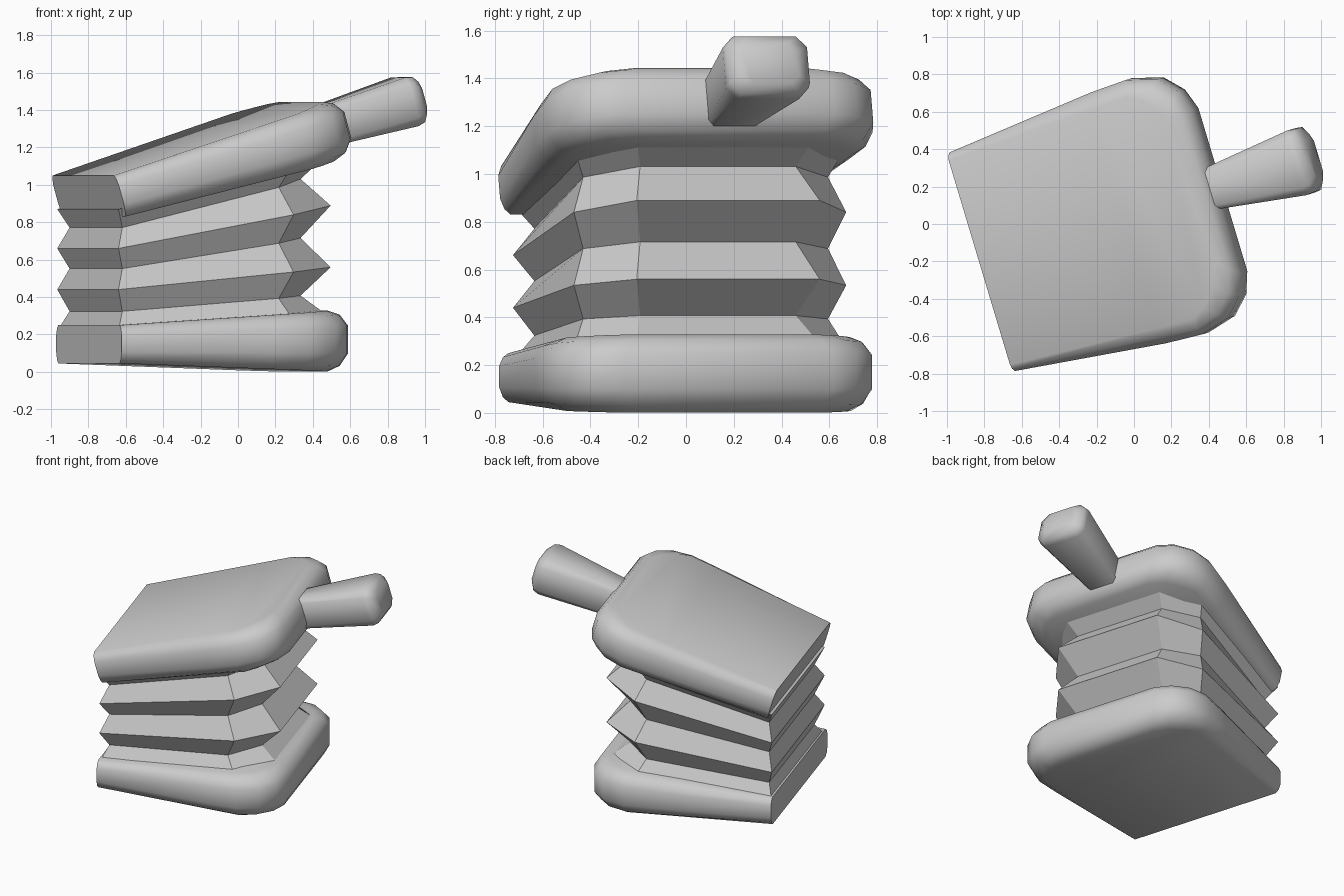
import bpy
import bmesh
import math

if "Cube" in bpy.data.objects:
    bpy.data.objects.remove(bpy.data.objects["Cube"], do_unlink=True)

# One plain grey for everything
GREY = (0.6, 0.6, 0.6, 1.0)
grey = bpy.data.materials.new("plain_grey")
grey.diffuse_color = GREY
grey.use_nodes = True
grey.node_tree.nodes["Principled BSDF"].inputs["Base Color"].default_value = GREY

TURN = math.radians(16.7)
HINGE, FAR = -0.82, 0.42


def along(u, at_hinge, at_far):
    """Height that changes evenly from the hinge to the far end."""
    return at_hinge + (at_far - at_hinge) * (u - HINGE) / (FAR - HINGE)


def loft(name, rings, smooth_angle):
    """Skin a list of equal closed rings and cap both ends."""
    bm = bmesh.new()
    loops = [[bm.verts.new(p) for p in ring] for ring in rings]
    for a, b in zip(loops, loops[1:]):
        for i in range(len(a)):
            j = (i + 1) % len(a)
            bm.faces.new((a[i], a[j], b[j], b[i]))
    bm.faces.new(loops[0][::-1])
    bm.faces.new(loops[-1])
    bmesh.ops.recalc_face_normals(bm, faces=bm.faces)
    mesh = bpy.data.meshes.new(name)
    bm.to_mesh(mesh)
    bm.free()
    mesh.materials.append(grey)
    obj = bpy.data.objects.new(name, mesh)
    bpy.context.collection.objects.link(obj)
    obj.rotation_euler.z = TURN
    if smooth_angle:
        bpy.ops.object.select_all(action='DESELECT')
        bpy.context.view_layer.objects.active = obj
        obj.select_set(True)
        bpy.ops.object.shade_smooth_by_angle(angle=math.radians(smooth_angle))
    return obj


def mirrored(half, centre):
    """Full outline from (u, half width) points running hinge to far end."""
    return ([(u, centre - w) for u, w in half]
            + [(u, centre + w) for u, w in reversed(half)])


# Boards: wedge shaped, rounded at the far end, square at the hinge
BOARD = [(HINGE, 0.61), (0.0, 0.70), (0.2, 0.71),
         (0.36, 0.665), (0.45, 0.57), (0.49, 0.455)]
EDGE = [(0, 1), (0.1, 0.4), (0.3, 0), (0.74, 0), (0.92, 0.4), (1, 1)]


def board(name, low, high, tilt):
    rings = []
    for h, inset in EDGE:
        half = []
        for u, w in BOARD:
            du = 0.09 * inset if u > 0.3 else 0.0
            dw = (0.04 if u == HINGE else 0.09) * inset
            half.append((u - du, w - dw))
        ring = []
        for u, v in mirrored(half, 0.04):
            bottom, top = along(u, *low), along(u, *high)
            ring.append((u - tilt * (h - 0.5) * (top - bottom), v,
                         bottom + h * (top - bottom)))
        rings.append(ring)
    return loft(name, rings, 50)


board("bottom_board", (0.045, 0.0), (0.25, 0.33), 0.0)
board("top_board", (0.83, 1.14), (1.05, 1.45), 0.285)

# Folded bellows: alternating wide and narrow rings
WIDE = [(-0.82, 0.57), (0.15, 0.595), (0.415, 0.40)]
NARROW = [(-0.775, 0.49), (0.085, 0.535), (0.265, 0.34)]
FOLDS = [(WIDE, 0.22, 0.29), (NARROW, 0.32, 0.42), (WIDE, 0.44, 0.56),
         (NARROW, 0.545, 0.74), (WIDE, 0.66, 0.89), (NARROW, 0.76, 1.07),
         (WIDE, 0.87, 1.18)]
loft("bellows", [[(u, v, along(u, a, b)) for u, v in mirrored(half, 0.06)]
                 for half, a, b in FOLDS], 0)

# Handle: flared bar with cut corners, tilted with the top board
SECTIONS = [(0.36, 0.10, 0.10, 0.02), (0.95, 0.18, 0.13, 0.045),
            (0.99, 0.175, 0.12, 0.045), (1.025, 0.12, 0.085, 0.035)]
SLOPE = 0.285
rings = []
for u, w, h, c in SECTIONS:
    corners = [(w, h - c), (w - c, h), (c - w, h), (-w, h - c),
               (-w, c - h), (c - w, -h), (w - c, -h), (w, c - h)]
    rings.append([(u - SLOPE * z, 0.063 + v, 1.29 + SLOPE * (u - 0.41) + z)
                  for v, z in corners])
loft("handle", rings, 50)
